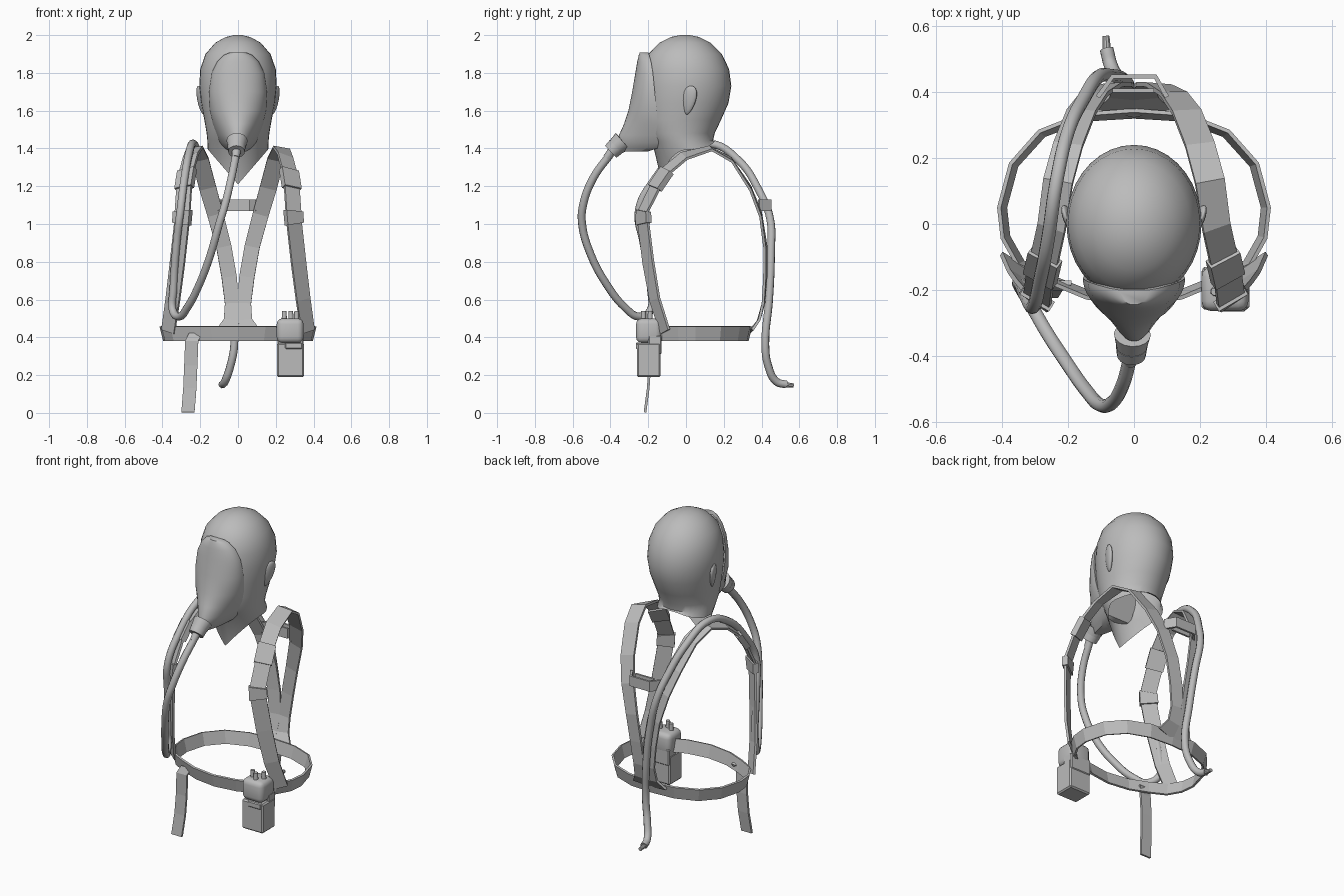
import bpy, bmesh, math
from mathutils import Vector as V

old = bpy.data.objects.get("Cube")
if old:
    bpy.data.objects.remove(old, do_unlink=True)

mat = bpy.data.materials.new("plain_grey")
mat.use_nodes = True
GREY = (0.5, 0.5, 0.5, 1)
mat.diffuse_color = GREY
mat.node_tree.nodes["Principled BSDF"].inputs["Base Color"].default_value = GREY


def finish(name, bm, smooth=35):
    bmesh.ops.recalc_face_normals(bm, faces=bm.faces)
    me = bpy.data.meshes.new(name)
    bm.to_mesh(me)
    bm.free()
    ob = bpy.data.objects.new(name, me)
    bpy.context.collection.objects.link(ob)
    me.materials.append(mat)
    bpy.ops.object.select_all(action="DESELECT")
    ob.select_set(True)
    bpy.context.view_layer.objects.active = ob
    if smooth:
        bpy.ops.object.shade_smooth_by_angle(angle=math.radians(smooth))
    return ob


def loft(name, rings, cap_end=True, smooth=50):
    bm = bmesh.new()
    rows = [[bm.verts.new(p) for p in r] for r in rings]
    n = len(rows[0])
    for a, b in zip(rows, rows[1:]):
        for i in range(n):
            j = (i + 1) % n
            bm.faces.new((a[i], a[j], b[j], b[i]))
    bm.faces.new(rows[0])
    if cap_end:
        bm.faces.new(rows[-1])
    return finish(name, bm, smooth)


def ribbon(name, pts, sides, widths, thick, closed=False):
    bm = bmesh.new()
    rows = [(bm.verts.new(p - s * w / 2), bm.verts.new(p + s * w / 2))
            for p, s, w in zip(pts, sides, widths)]
    pairs = list(zip(rows, rows[1:])) + ([(rows[-1], rows[0])] if closed else [])
    for a, b in pairs:
        bm.faces.new((a[0], a[1], b[1], b[0]))
    ob = finish(name, bm, 0)
    mod = ob.modifiers.new("thickness", "SOLIDIFY")
    mod.thickness = thick
    mod.offset = 0
    return ob


def box(name, center, size, bevel, segments=1):
    bm = bmesh.new()
    bmesh.ops.create_cube(bm, size=1)
    for v in bm.verts:
        v.co = V(v.co[i] * size[i] + center[i] for i in range(3))
    bmesh.ops.bevel(bm, geom=bm.edges[:], offset=bevel, segments=segments,
                    profile=0.5, affect="EDGES")
    return finish(name, bm)


def rod(name, a, b, r1, r2, sides=16):
    a, b = V(a), V(b)
    bm = bmesh.new()
    bmesh.ops.create_cone(bm, cap_ends=True, segments=sides, radius1=r1,
                          radius2=r2, depth=(b - a).length)
    q = (b - a).to_track_quat("Z", "Y")
    for v in bm.verts:
        v.co = q @ v.co + (a + b) / 2
    return finish(name, bm)


# Head and open neck: rows of height, front y, back y, half width
STEPS = 36
head_rows = [(2.0, -.03, .02, .02), (1.99, -.08, .07, .065), (1.96, -.14, .13, .12),
             (1.9, -.2, .19, .172), (1.82, -.225, .228, .2), (1.73, -.235, .24, .205),
             (1.64, -.235, .225, .195), (1.55, -.225, .185, .178),
             (1.48, -.21, .152, .166), (1.44, -.18, .143, .162)]
rings = []
for z, y0, y1, hx in head_rows:
    angs = [2 * math.pi * i / STEPS for i in range(STEPS)]
    rings.append([(hx * math.sin(a), (y0 + y1) / 2 + (y1 - y0) / 2 * math.cos(a), z)
                  for a in angs])
neck = []
for a in angs:
    c, s = math.cos(a), abs(math.sin(a))
    z = 1.395 + (1 - s) * (.055 if c > 0 else -.185)
    neck.append((.16 * math.sin(a), .015 + .14 * c, min(z, 1.437)))
rings.append(neck)
loft("head", rings, cap_end=False)

# Ears
for sx, side in ((-1, "right"), (1, "left")):
    bm = bmesh.new()
    bmesh.ops.create_uvsphere(bm, u_segments=16, v_segments=10, radius=1)
    for v in bm.verts:
        x, y, z = v.co
        v.co = V((sx * (.195 + .017 * x + .015 * z + .012 * y),
                  .015 + y * (.038 + .01 * z) + .012 * z, 1.655 + .077 * z))
    finish(side + "_ear", bm, 60)

# Full face mask: rows of height, half width, front y, back y
mask_rows = [(1.907, .045, -.245, -.2), (1.895, .075, -.25, -.195), (1.86, .11, -.258, -.185),
             (1.8, .14, -.268, -.175), (1.7, .155, -.285, -.165), (1.6, .15, -.305, -.155),
             (1.53, .133, -.328, -.15), (1.47, .112, -.355, -.145),
             (1.43, .095, -.36, -.14), (1.405, .075, -.345, -.14), (1.385, .045, -.335, -.2)]
rings = []
for z, w, yf, yb in mask_rows:
    point = 1 + .7 * max(0, min(1, (1.6 - z) / .15))
    ring = []
    for i in range(25):
        a = math.pi * (i / 24 - .5)
        ring.append((w * math.sin(a), yb + (yf - yb) * math.cos(a) ** point, z))
    rings.append(ring)
loft("face_mask", rings, smooth=45)

# Mask outlet
rod("outlet_collar", (-.005, -.335, 1.44), (-.007, -.375, 1.405), .056, .046)
rod("outlet_cap", (-.007, -.37, 1.41), (-.008, -.398, 1.383), .048, .044)
rod("outlet_nipple", (-.008, -.39, 1.39), (-.012, -.42, 1.35), .024, .02)

# Air hose from the mask, up the right strap, over the shoulder and down the back
hose_path = [(-.01, -.4, 1.37), (-.035, -.49, 1.245), (-.07, -.545, 1.1), (-.1, -.55, 1.0),
             (-.145, -.505, .84), (-.205, -.42, .68), (-.27, -.32, .555), (-.31, -.25, .51),
             (-.345, -.19, .54), (-.342, -.185, .65), (-.325, -.225, .9),
             (-.305, -.25, 1.07), (-.285, -.17, 1.23), (-.26, -.04, 1.37),
             (-.235, .13, 1.425), (-.2, .28, 1.335), (-.15, .385, 1.18),
             (-.11, .445, 1.03), (-.07, .45, .85), (-.035, .44, .6),
             (-.02, .42, .36), (-.04, .435, .25), (-.07, .48, .165), (-.083, .53, .15)]
cu = bpy.data.curves.new("air_hose", "CURVE")
cu.dimensions = "3D"
cu.bevel_depth = .021
cu.bevel_resolution = 3
cu.resolution_u = 6
cu.use_fill_caps = True
sp = cu.splines.new("BEZIER")
sp.bezier_points.add(len(hose_path) - 1)
for bp, p in zip(sp.bezier_points, hose_path):
    bp.co = p
    bp.handle_left_type = bp.handle_right_type = "AUTO"
cu.materials.append(mat)
hose = bpy.data.objects.new("air_hose", cu)
bpy.context.collection.objects.link(hose)
rod("hose_end", (-.082, .52, .15), (-.085, .57, .145), .014, .011, 10)

# Shoulder straps, mirrored, with two sleeves on each
strap_path = [(.37, -.11, .43), (.345, -.165, .6), (.32, -.2, .8), (.298, -.225, 1.0),
              (.293, -.225, 1.07), (.285, -.165, 1.19), (.27, -.1, 1.285),
              (.25, -.01, 1.36), (.23, .13, 1.4), (.2, .24, 1.34), (.16, .34, 1.19),
              (.12, .395, 1.05), (.075, .42, .88), (.047, .42, .72), (.032, .41, .58),
              (.035, .385, .49), (.055, .34, .43)]
strap_width = [.08, .085, .09, .09, .09, .09, .09, .09, .09, .09, .09,
               .085, .08, .08, .075, .08, .12]
for sx, side in ((-1, "right"), (1, "left")):
    pts = [V((sx * x, y, z)) for x, y, z in strap_path]
    dirs = []
    for i, p in enumerate(pts):
        tangent = pts[min(i + 1, len(pts) - 1)] - pts[max(i - 1, 0)]
        outward = V((p.x * (.7 if p.y < 0 else .3), p.y - .1, (p.z - .9) * .8))
        dirs.append(tangent.cross(outward).normalized())
    ribbon(side + "_shoulder_strap", pts, dirs, strap_width, .014)
    for part, i in (("chest_sleeve", 3), ("shoulder_sleeve", 5)):
        ribbon(f"{side}_{part}", pts[i:i + 2], dirs[i:i + 2], [.103, .103], .034)

# Waist belt, flared toward the top
half = [(.14, -.215), (.25, -.17), (.345, -.12), (.39, -.04), (.4, .05),
        (.365, .18), (.28, .275), (.15, .325)]
loop = [(0, -.235)] + half + [(0, .335)] + [(-x, y) for x, y in reversed(half)]
pts = [V((x, y, .42)) for x, y in loop]
sides = [(V((p.x, p.y - .05, 0)).normalized() * .25 + V((0, 0, 1))) for p in pts]
ribbon("waist_belt", pts, sides, [.076] * len(pts), .012, closed=True)

# Bridge clip joining the straps at the back
clip = [V(p) for p in ((-.11, .385, 1.1), (-.065, .447, 1.1), (.065, .447, 1.1), (.1, .385, 1.1))]
ribbon("back_clip", clip, [V((0, 0, 1))] * 4, [.062] * 4, .014)
ribbon("back_clip_plate", [V((-.065, .405, 1.1)), V((.06, .405, 1.1))],
       [V((0, 0, 1))] * 2, [.062] * 2, .012)

# Loose belt tail
tail = [V(p) for p in ((-.225, -.178, .42), (-.245, -.195, .38), (-.25, -.192, .25),
                       (-.255, -.2, .13), (-.265, -.217, .003))]
ribbon("belt_tail", tail, [V((1, 0, 0))] * 5, [.07] * 5, .014)

# Belt unit with rounded top, latch and three knobs
box("unit_body", (.278, -.197, .28), (.145, .125, .18), .008)
box("unit_top", (.276, -.197, .435), (.142, .135, .13), .03, 3)
box("unit_back", (.278, -.165, .36), (.14, .07, .1), .006)
box("unit_latch", (.295, -.255, .355), (.09, .02, .035), .005)
for x, y in ((.245, -.205), (.28, -.225), (.31, -.19)):
    rod("unit_knob", (x, y, .49), (x, y, .54), .014, .012, 12)
